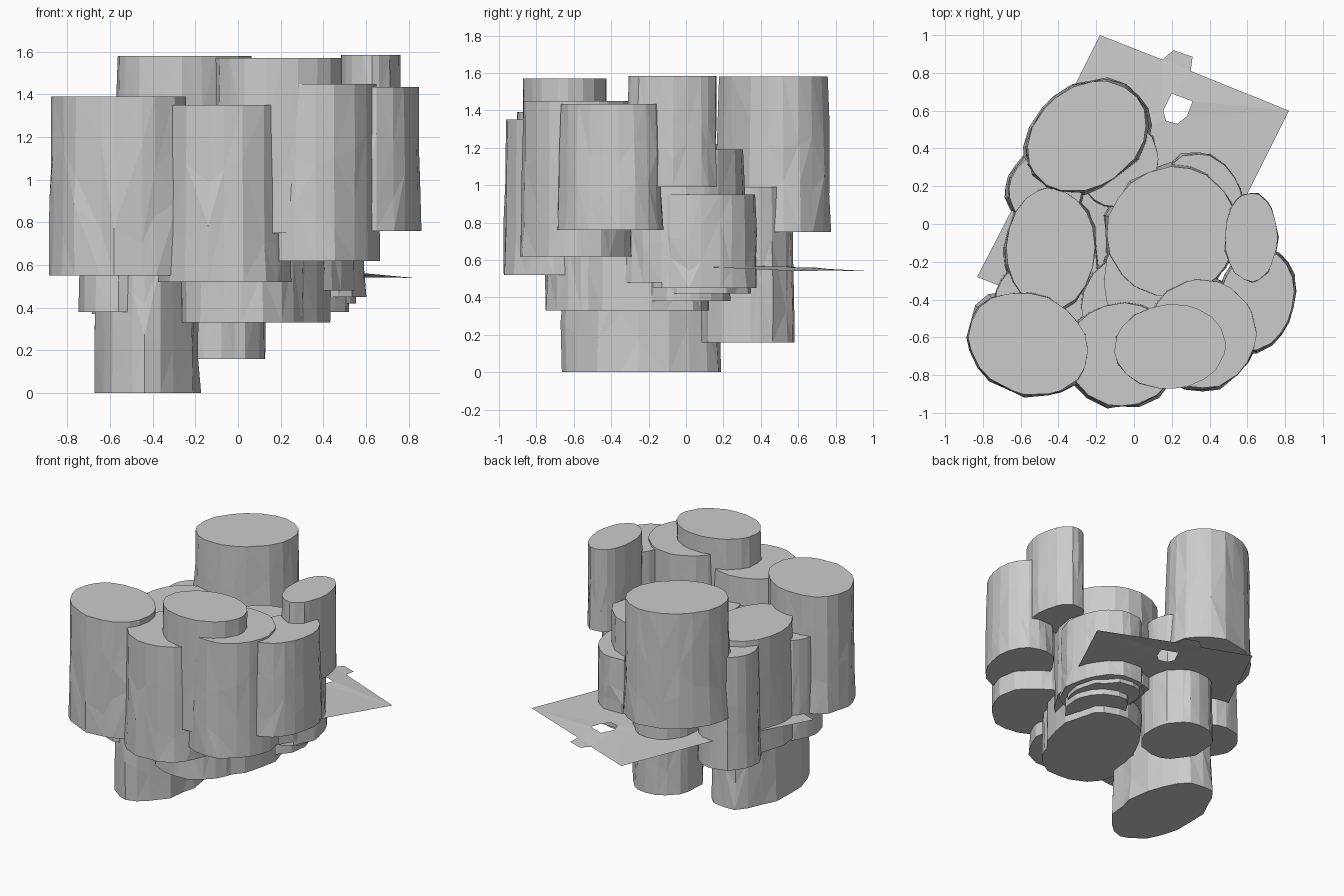
import bpy, bmesh, random
from math import sin, cos, pi, radians
from mathutils import Vector

if "Cube" in bpy.data.objects:
    bpy.data.objects.remove(bpy.data.objects["Cube"])


def make_object(name, bm):
    bmesh.ops.recalc_face_normals(bm, faces=bm.faces)
    mesh = bpy.data.meshes.new(name)
    bm.to_mesh(mesh)
    bm.free()
    ob = bpy.data.objects.new(name, mesh)
    bpy.context.collection.objects.link(ob)
    return ob


def pillar(name, cx, cy, rx, ry, rot, z0, z1, flare, seed, sides=20):
    """Rough chiselled elliptical column with flat ends and faceted walls."""
    rnd = random.Random(seed)
    bm = bmesh.new()
    ca, sa = cos(radians(rot)), sin(radians(rot))
    angles = [2 * pi * (i + rnd.uniform(-.22, .22)) / sides for i in range(sides)]
    groove = [1 + rnd.uniform(-.035, .025) for _ in angles]   # runs full height
    levels = [0, .3, .62, 1]
    rings = []
    for k, t in enumerate(levels):
        ring = []
        for a, g in zip(angles, groove):
            end = k in (0, 3)
            rough = rnd.uniform(-.015, .015) if end else rnd.uniform(-.03, .03)
            s = (1 + flare * (1 - t)) * (1 + (g - 1) * (1.3 - .9 * t) + rough * (1.2 - .8 * t))
            u, v = rx * s * cos(a), ry * s * sin(a)
            tz = t if end else t + rnd.uniform(-.12, .12)
            ring.append(bm.verts.new((cx + u * ca - v * sa, cy + u * sa + v * ca,
                                      z0 + (z1 - z0) * tz)))
        rings.append(ring)
    for lo, hi in zip(rings, rings[1:]):
        for i in range(sides):
            j = (i + 1) % sides
            q = (lo[i], lo[j], hi[j], hi[i])
            if rnd.random() < .5:
                bm.faces.new((q[0], q[1], q[2])); bm.faces.new((q[0], q[2], q[3]))
            else:
                bm.faces.new((q[0], q[1], q[3])); bm.faces.new((q[1], q[2], q[3]))
    bm.faces.new(rings[0][::-1])
    bm.faces.new(rings[-1])
    return make_object(name, bm)


# Rock columns: name, centre x, y, radii, rotation, bottom, top, bottom flare
columns = [
    ("back_left_column", -.25, .465, .34, .265, 38, .75, 1.58, .07),
    ("front_left_column", -.56, -.635, .325, .265, -22, .55, 1.39, .05),
    ("front_crown_column", .19, -.65, .295, .225, 5, .75, 1.57, .0),
    ("front_middle_column", -.06, -.69, .29, .275, 0, .52, 1.35, .06),
    ("front_right_column", .36, -.58, .285, .29, 20, .62, 1.45, .05),
    ("right_column", .65, -.4, .195, .27, -12, .76, 1.435, .07),
    ("right_small_column", .62, -.07, .14, .235, 0, .99, 1.585, .01),
    ("centre_column", .2, -.04, .35, .34, 40, .48, 1.19, .05),
    ("left_column", -.44, -.13, .235, .32, 0, .40, 1.22, .06),
    ("left_back_column", -.47, .17, .19, .2, 30, .37, 1.18, .13),
    ("base_column", -.43, -.235, .235, .41, 0, 0, .83, .06),
    ("back_low_column", -.09, .33, .22, .24, 0, .16, .99, .03),
    ("front_low_column", .02, -.45, .30, .30, 0, .33, 1.15, .03),
    ("middle_low_column", .13, -.25, .28, .38, -15, .33, 1.16, .03),
    ("left_low_column", -.56, -.42, .18, .2, 0, .38, 1.1, .06),
    ("right_ledge_upper", .36, .1, .22, .28, 20, .45, .95, .04),
    ("right_ledge_middle", .36, .12, .17, .24, 30, .42, .9, .03),
    ("right_ledge_lower", .34, .02, .17, .22, 20, .38, .85, .03),
]
for n, c in enumerate(columns):
    pillar(*c, seed=n + 11)

# Thin ground sheet with a rough hole and a tab on its back edge
outer = [(-.18, 1.0, .54), (.15, .87, .54), (.21, .92, .54), (.31, .885, .54),
         (.30, .81, .545), (.82, .6, .54), (.5, -.04, .57), (.17, -.68, .55),
         (-.83, -.28, .56), (-.5, .36, .57)]
hole = [(.20, .69, .56), (.31, .65, .56), (.28, .57, .56), (.23, .53, .565),
        (.17, .545, .565), (.155, .6, .56)]
bm = bmesh.new()
edges = []
for loop in (outer, hole):
    vs = [bm.verts.new(p) for p in loop]
    edges += [bm.edges.new((vs[i], vs[(i + 1) % len(vs)])) for i in range(len(vs))]
bmesh.ops.triangle_fill(bm, edges=edges, use_beauty=True, normal=Vector((0, 0, 1)))
sheet = make_object("ground_sheet", bm)
